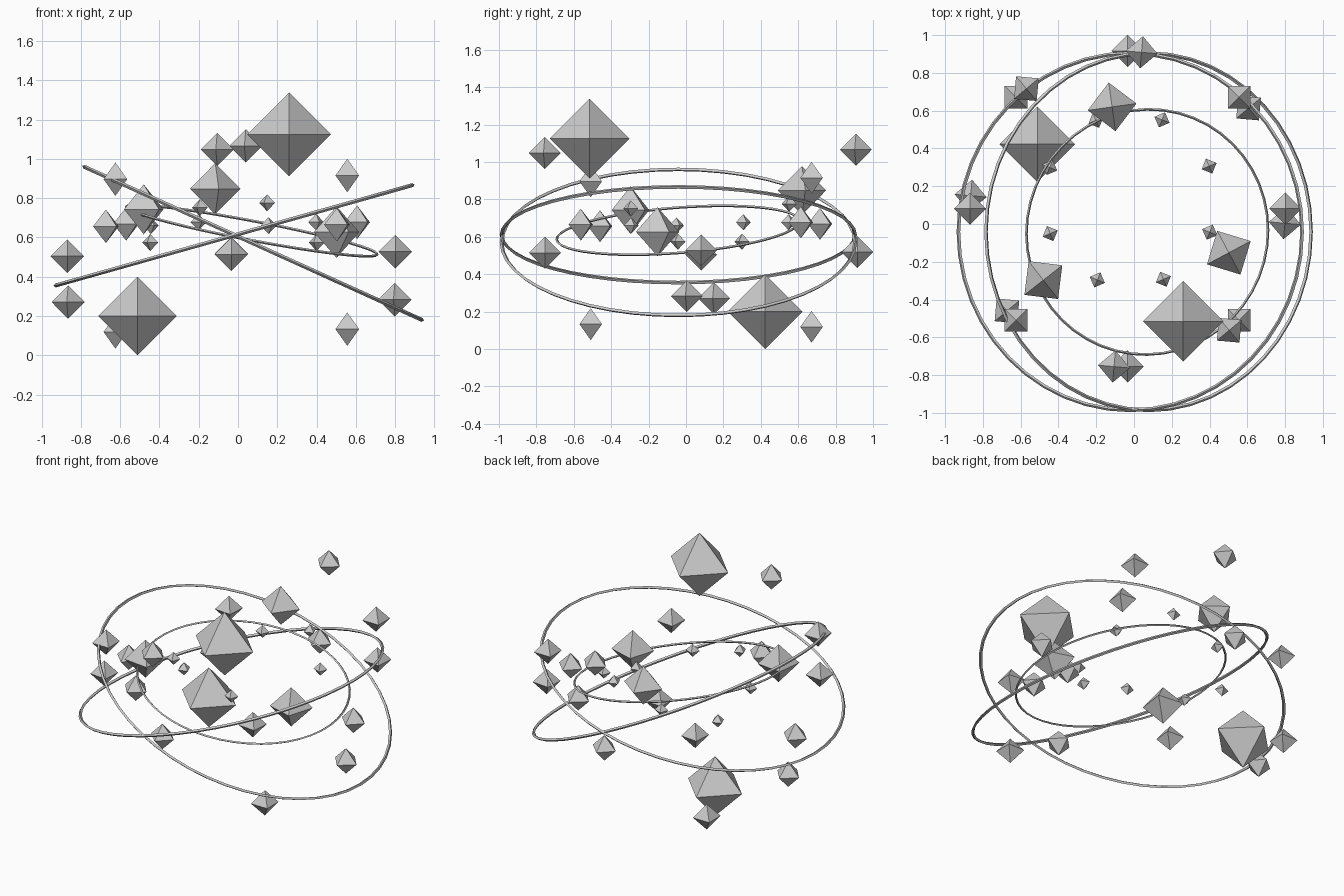
import bpy, bmesh
from math import sin, cos, pi, radians
from mathutils import Vector

if "Cube" in bpy.data.objects:
    bpy.data.objects.remove(bpy.data.objects["Cube"])


def crystal(name, loc, r, rot=0.0):
    """Flat-faced octahedron, turned about z by rot (radians)."""
    bm = bmesh.new()
    for axis in range(3):
        for s in (-r, r):
            v = Vector((0, 0, 0))
            v[axis] = s
            bm.verts.new(v)
    bmesh.ops.convex_hull(bm, input=bm.verts)
    bmesh.ops.recalc_face_normals(bm, faces=bm.faces)
    me = bpy.data.meshes.new(name)
    bm.to_mesh(me)
    bm.free()
    ob = bpy.data.objects.new(name, me)
    ob.location = loc
    ob.rotation_euler.z = rot
    bpy.context.collection.objects.link(ob)


def hoop(name, loc, radius, thick, normal):
    """Thin ring whose axis follows the given normal."""
    bpy.ops.mesh.primitive_torus_add(major_segments=48, minor_segments=4,
                                     major_radius=radius, minor_radius=thick)
    ob = bpy.context.object
    ob.name = ob.data.name = name
    ob.location = loc
    ob.rotation_euler = Vector(normal).to_track_quat('Z', 'Y').to_euler()


def swarm(name, centre, radius, size, start, swing, phase, slope):
    """Eight crystals on a circle, bobbing twice up and down around it."""
    for i in range(8):
        a = start + i * pi / 4
        dx, dy = radius * cos(a), radius * sin(a)
        dz = swing * sin(i * pi / 2 + phase) + slope[0] * dx + slope[1] * dy
        crystal(f"{name}_{i + 1}", Vector(centre) + Vector((dx, dy, dz)), size, a)


# Orbit hoops
hoop("outer_hoop_steep", (0.077, -0.041, 0.57), 0.945, 0.01,
     (sin(radians(24.4)), 0, cos(radians(24.4))))
hoop("outer_hoop_shallow", (-0.02, -0.041, 0.611), 0.945, 0.01,
     (-sin(radians(15.7)), 0, cos(radians(15.7))))
hoop("inner_hoop", (0.07, -0.042, 0.635), 0.651, 0.007, (0.19, -0.077, 1))

# Small crystals circling the middle
swarm("outer_crystal_a", (-0.034, 0.081, 0.516), 0.835, 0.085, 0, 0.39, 0, (0.014, 0.002))
swarm("outer_crystal_b", (-0.033, 0.077, 0.667), 0.835, 0.085, radians(-5), 0.39, -pi / 2, (0.008, 0.01))
swarm("inner_crystal", (-0.023, 0.128, 0.669), 0.457, 0.043, radians(-22), 0.095, -pi / 2, (0.01, 0.025))

# Large and medium crystals
crystal("large_crystal_high", (0.26, -0.515, 1.125), 0.213)
crystal("large_crystal_low", (-0.512, 0.423, 0.2), 0.2)
crystal("medium_crystal_back", (-0.116, 0.62, 0.848), 0.13, radians(8))
crystal("medium_crystal_left", (-0.48, -0.297, 0.743), 0.127, radians(38))
crystal("medium_crystal_right", (0.502, -0.152, 0.627), 0.131, radians(28))
